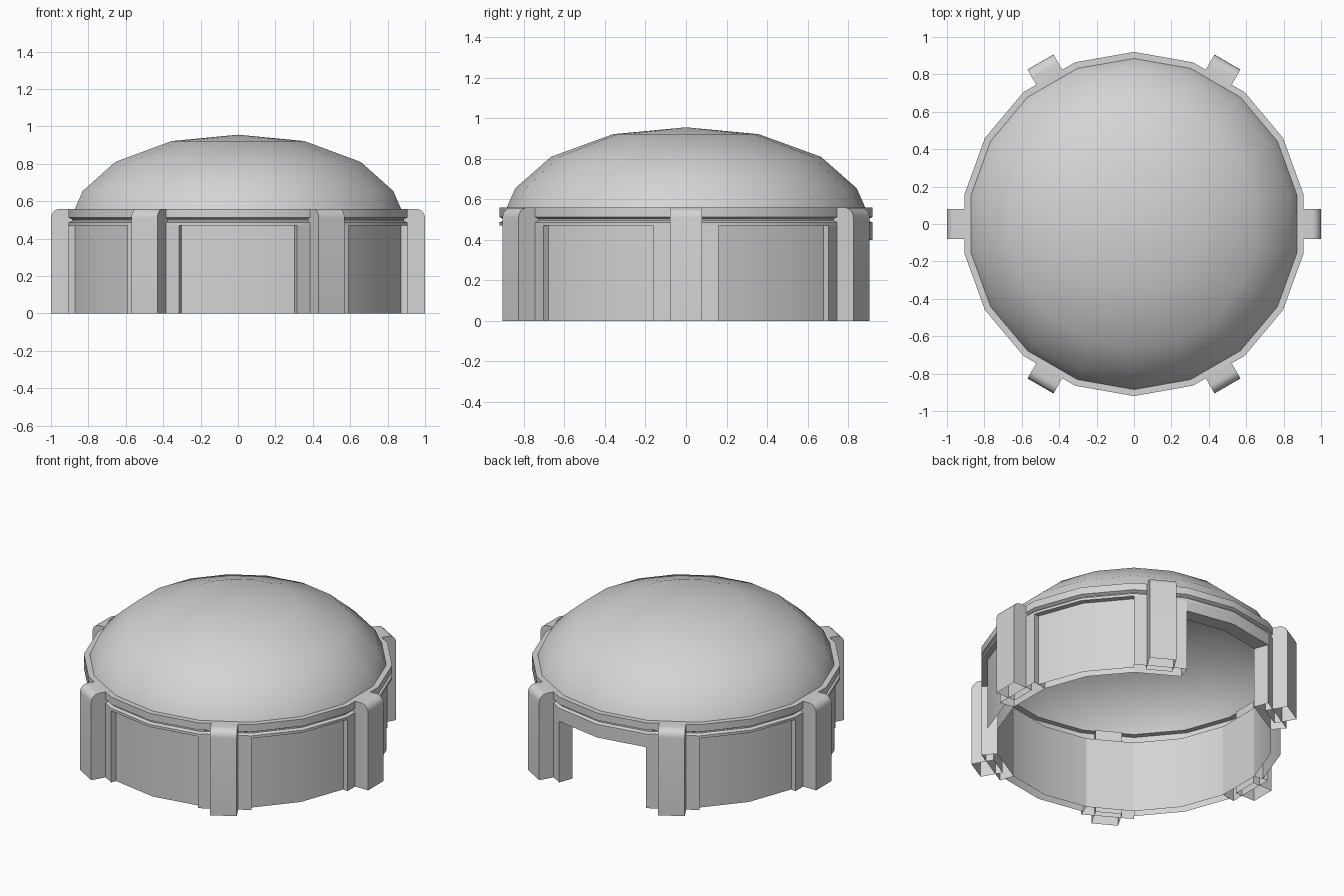
import bpy, bmesh, math

cube = bpy.data.objects.get("Cube")
if cube:
    bpy.data.objects.remove(cube, do_unlink=True)

# Single colour
grey = bpy.data.materials.new("light_grey")
grey.use_nodes = True
COLOUR = (0.66, 0.66, 0.66, 1)
grey.diffuse_color = COLOUR
grey.node_tree.nodes["Principled BSDF"].inputs["Base Color"].default_value = COLOUR

STEP = 20               # degrees per side of the eighteen-sided plan
OUTER, PANEL, INNER = 0.92, 0.885, 0.825
BAND_Z, RIM_Z, LINTEL_Z = 0.47, 0.56, 0.40


def finish(name, bm):
    """Clean the mesh, smooth shallow angles and add it to the scene."""
    bmesh.ops.remove_doubles(bm, verts=bm.verts, dist=0.0001)
    bmesh.ops.recalc_face_normals(bm, faces=bm.faces)
    mesh = bpy.data.meshes.new(name)
    bm.to_mesh(mesh)
    bm.free()
    mesh.materials.append(grey)
    mesh.shade_smooth()
    mesh.set_sharp_from_angle(angle=math.radians(30))
    obj = bpy.data.objects.new(name, mesh)
    bpy.context.collection.objects.link(obj)
    return obj


def sweep(name, section, start, sides, closed=True, capped=False):
    """Turn a (radius, height) section around z in straight sides."""
    bm = bmesh.new()
    rings = []
    for i in range(sides + 1):
        a = math.radians(start + i * STEP)
        rings.append([bm.verts.new((r * math.cos(a), r * math.sin(a), z))
                      for r, z in section])
    n = len(section)
    for a, b in zip(rings, rings[1:]):
        for j in range(n if closed else n - 1):
            k = (j + 1) % n
            corners = [a[j], b[j], b[k], a[k]]
            if section[k][0] == 0:
                corners.remove(b[k])
            bm.faces.new(corners)
    if capped:
        bm.faces.new(rings[0])
        bm.faces.new(rings[-1])
    return finish(name, bm)


def block(inner, outer, low, high):
    """Rectangular section whose closing side is the underside."""
    return [(outer, low), (outer, high), (inner, high), (inner, low)]


def buttress(name, angle):
    """Hollow upright rib with a rounded outer top edge."""
    bm = bmesh.new()
    radius, half = 0.05, 0.08
    outline = [(0.86, 0), (1, 0)]
    for i in range(6):
        t = math.radians(i * 18)
        outline.append((1 - radius + radius * math.cos(t),
                        RIM_Z - radius + radius * math.sin(t)))
    outline.append((0.86, RIM_Z))
    face = bm.faces.new([bm.verts.new((x, -half, z)) for x, z in outline])
    new = bmesh.ops.extrude_face_region(bm, geom=[face])["geom"]
    bmesh.ops.translate(bm, vec=(0, 2 * half, 0),
                        verts=[g for g in new if isinstance(g, bmesh.types.BMVert)])
    underside = [f for f in bm.faces if all(v.co.z < 0.001 for v in f.verts)]
    bmesh.ops.delete(bm, geom=underside, context="FACES_ONLY")
    obj = finish(name, bm)
    obj.rotation_euler.z = math.radians(angle)


# Shallow single-skin dome
sweep("dome", [(PANEL, RIM_Z), (0.843, 0.655), (0.667, 0.81),
               (0.36, 0.922), (0, 0.956)], 10, 18, closed=False)

# Grooved band with the flat rim on top, open on its hidden inner side
sweep("rim_band", [(INNER, BAND_Z), (OUTER, BAND_Z), (OUTER, 0.487),
                   (0.9, 0.495), (0.9, 0.503), (OUTER, 0.513),
                   (OUTER, RIM_Z), (PANEL, RIM_Z)], 10, 18, closed=False)

# Six hollow posts with ribs, five hollow wall panels and one doorway at the back
for i in range(6):
    angle = i * 60
    sweep(f"wall_post_{i + 1}", block(INNER, OUTER, 0, BAND_Z), angle - 10, 1,
          closed=False, capped=True)
    buttress(f"buttress_{i + 1}", angle)
    if angle + 30 == 90:
        sweep("doorway_lintel", block(INNER, OUTER, LINTEL_Z, BAND_Z), angle + 10, 2)
    else:
        sweep(f"wall_panel_{i + 1}", block(INNER, PANEL, 0, BAND_Z), angle + 10, 2,
              closed=False)
